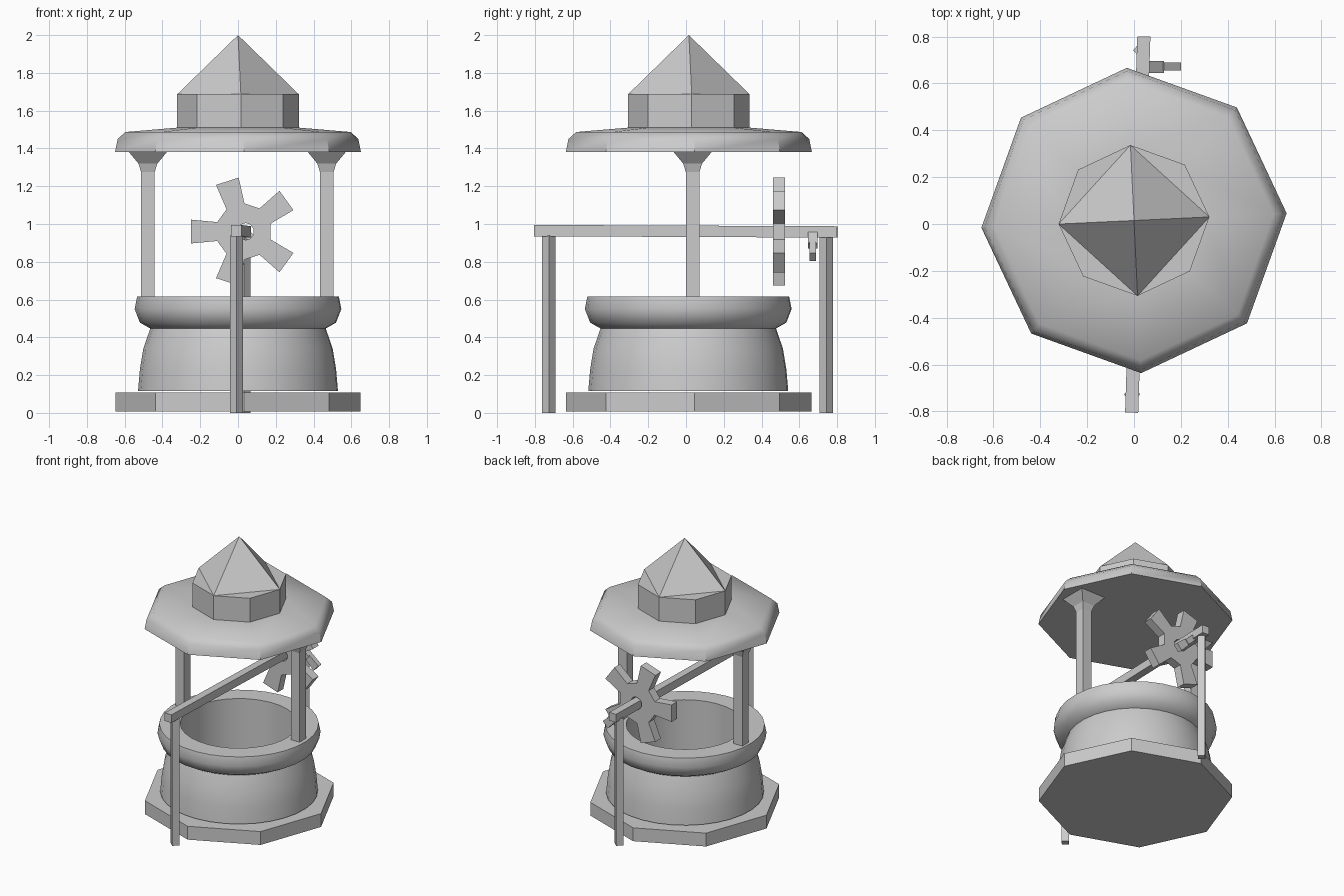
import bpy, bmesh
from math import sin, cos, pi, radians
from mathutils import Vector

if "Cube" in bpy.data.objects:
    bpy.data.objects.remove(bpy.data.objects["Cube"])

CY = 0.015            # centre of the round parts in y
TWIST = radians(2.7)  # slight hand-made twist of the octagons


def finish(name, bm, smooth=None):
    bmesh.ops.recalc_face_normals(bm, faces=bm.faces)
    me = bpy.data.meshes.new(name)
    bm.to_mesh(me)
    bm.free()
    ob = bpy.data.objects.new(name, me)
    bpy.context.collection.objects.link(ob)
    if smooth:
        bpy.ops.object.select_all(action='DESELECT')
        ob.select_set(True)
        bpy.context.view_layer.objects.active = ob
        bpy.ops.object.shade_smooth_by_angle(angle=radians(smooth))
    return ob


def lathe(name, profile, sides, x=0, y=CY, twist=TWIST, closed=False, smooth=None):
    """Stack rings of (radius, z); caps the ends unless the profile is closed."""
    bm = bmesh.new()
    rings = []
    for r, z in profile:
        if r == 0:
            rings.append([bm.verts.new((x, y, z))] * sides)
        else:
            rings.append([bm.verts.new((x + r * cos(twist + 2 * pi * i / sides),
                                        y + r * sin(twist + 2 * pi * i / sides), z))
                          for i in range(sides)])
    pairs = list(zip(rings, rings[1:]))
    if closed:
        pairs.append((rings[-1], rings[0]))
    for a, b in pairs:
        for i in range(sides):
            j = (i + 1) % sides
            bm.faces.new(list(dict.fromkeys((a[i], a[j], b[j], b[i]))))
    if not closed:
        for ring in (rings[0], rings[-1]):
            if ring[0] is not ring[1]:
                bm.faces.new(ring)
    return finish(name, bm, smooth)


def beam(name, a, b, wa, wb, ta, tb):
    """Box from a to b, end widths wa/wb and horizontal thicknesses ta/tb."""
    a, b = Vector(a), Vector(b)
    d = (b - a).normalized()
    side = Vector((0, 0, 1)) if abs(d.y) > 0.9 else Vector((0, 1, 0))
    up = d.cross(side).normalized()
    bm = bmesh.new()
    ends = []
    for p, w, t in ((a, wa, ta), (b, wb, tb)):
        ends.append([bm.verts.new(p + up * w / 2 * s + side * t / 2 * q)
                     for s, q in ((-1, -1), (1, -1), (1, 1), (-1, 1))])
    for i in range(4):
        j = (i + 1) % 4
        bm.faces.new((ends[0][i], ends[0][j], ends[1][j], ends[1][i]))
    for e in ends:
        bm.faces.new(e)
    return finish(name, bm)


# Octagonal base slab
lathe("base_slab", [(0.65, 0.008), (0.65, 0.107)], 8)

# Round well wall with a bulging rim and open shaft
lathe("well_wall", [(0.53, 0.115), (0.52, 0.23), (0.502, 0.34), (0.465, 0.447),
                    (0.52, 0.478), (0.548, 0.55), (0.535, 0.615),
                    (0.395, 0.615), (0.395, 0.115)],
      32, y=0.012, closed=True, smooth=40)

# Two roof posts with flared tops
for side, x in (("left", -0.477), ("right", 0.47)):
    h = 2 ** 0.5
    lathe(side + "_roof_post",
          [(0.036 * h, 0.60), (0.036 * h, 1.275), (0.05 * h, 1.32), (0.104 * h, 1.385)],
          4, x=x, y=0.035, twist=pi / 4)

# Octagonal roof plate with rounded edge
lathe("roof_plate", [(0.652, 1.38), (0.638, 1.45), (0.597, 1.487), (0.30, 1.512)],
      8, smooth=40)

# Cap drum and four-sided spire
lathe("roof_drum", [(0.322, 1.505), (0.322, 1.687)], 8)
lathe("roof_spire", [(0.322, 1.687), (0, 2.0)], 4)

# Diamond-section supports and the axle across the well
lathe("front_support", [(0.035, 0.0), (0.035, 0.94)], 4, x=-0.008, y=-0.727, twist=0.03)
lathe("back_support", [(0.035, 0.0), (0.035, 0.94)], 4, x=0.03, y=0.742, twist=0.03)
beam("axle", (-0.01, -0.805, 0.965), (0.042, 0.80, 0.958), 0.056, 0.056, 0.06, 0.06)

# Five-toothed wheel with a hole for the axle
bm = bmesh.new()
wx, wz = 0.03, 0.96
outline = []
for k in range(5):
    a = pi + k * 2 * pi / 5
    for r, w in ((0.14, -0.05), (0.28, -0.063), (0.28, 0.063), (0.14, 0.05)):
        outline.append((r * cos(a) - w * sin(a), r * sin(a) + w * cos(a)))
loops = []
for y in (0.46, 0.525):
    outer = [bm.verts.new((wx + u, y, wz + v)) for u, v in outline]
    inner = [bm.verts.new((wx + 0.01 + 0.045 * u / (u * u + v * v) ** 0.5, y,
                           wz + 0.045 * v / (u * u + v * v) ** 0.5)) for u, v in outline]
    loops.append((outer, inner))
(o0, i0), (o1, i1) = loops
n = len(outline)
for k in range(5):
    t = 4 * k   # tooth face, then hub faces
    for o, i in loops:
        bm.faces.new((o[t], o[t + 1], o[t + 2], o[t + 3]))
        m = (t + 4) % n
        bm.faces.new((o[t], o[t + 3], i[t + 3], i[t]))
        bm.faces.new((o[t + 3], o[m], i[m], i[t + 3]))
    for q in range(4):
        a, b = t + q, (t + q + 1) % n
        bm.faces.new((o0[a], o0[b], o1[b], o1[a]))
    for a, b in ((t, t + 3), (t + 3, (t + 4) % n)):
        bm.faces.new((i0[a], i0[b], i1[b], i1[a]))
for v in [v for v in bm.verts if not v.link_faces]:
    bm.verts.remove(v)
finish("toothed_wheel", bm)

# Crank arm and grip beside the wheel
beam("crank_arm", (0.045, 0.67, 0.95), (0.115, 0.67, 0.885), 0.04, 0.04, 0.05, 0.05)
beam("crank_grip", (0.11, 0.672, 0.89), (0.18, 0.672, 0.825), 0.05, 0.06, 0.035, 0.035)
